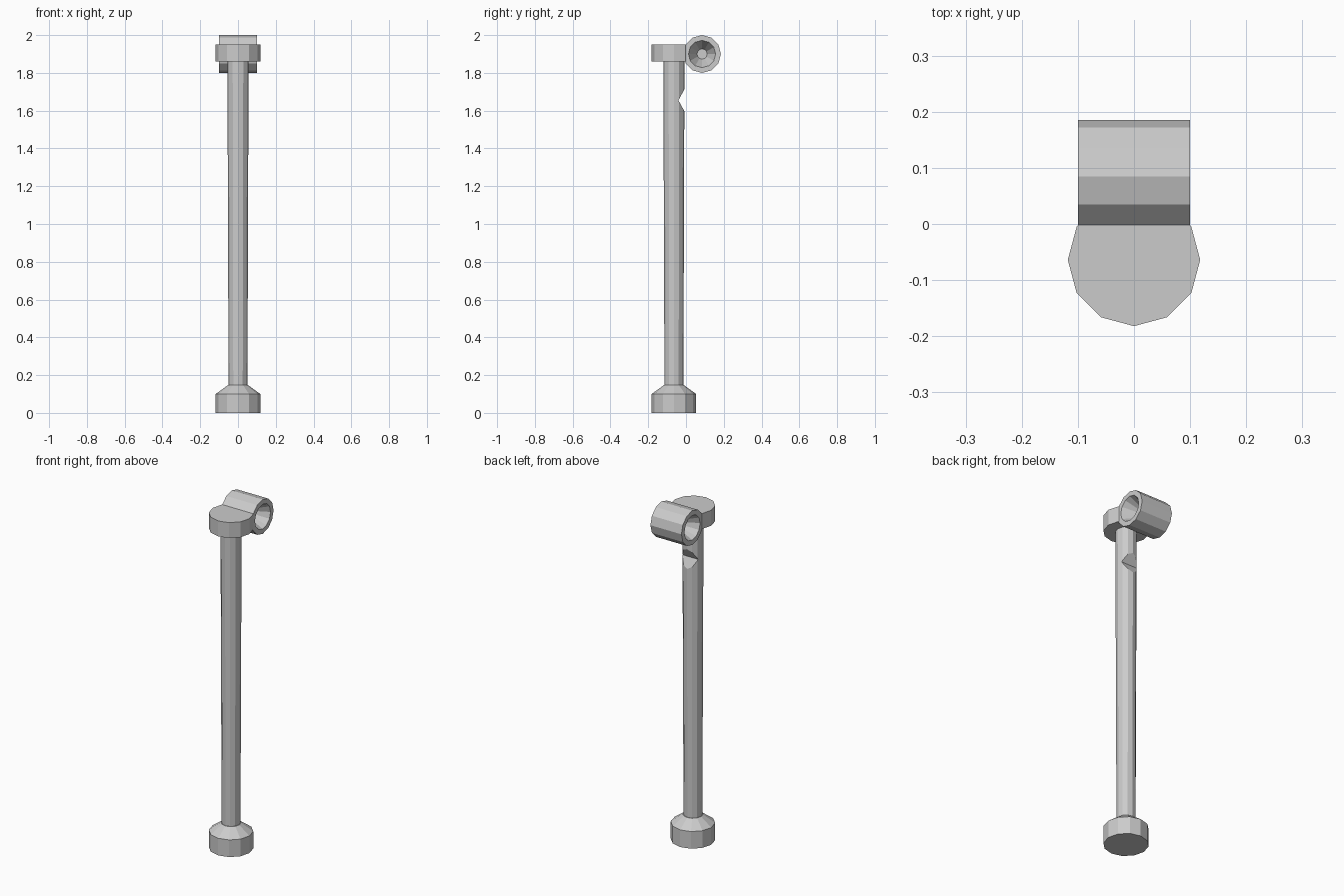
import bpy, bmesh, math
from mathutils import Matrix, Vector

if "Cube" in bpy.data.objects:
    bpy.data.objects.remove(bpy.data.objects["Cube"])

SIDES = 12
POST_Y = -0.064


def finish(name, bm):
    bmesh.ops.recalc_face_normals(bm, faces=bm.faces)
    mesh = bpy.data.meshes.new(name)
    bm.to_mesh(mesh)
    bm.free()
    obj = bpy.data.objects.new(name, mesh)
    bpy.context.collection.objects.link(obj)
    return obj


def lathe(profile):
    """Closed 12-sided solid from (radius, height) rings around z."""
    bm = bmesh.new()
    rings = [[bm.verts.new((r * math.cos(k * math.tau / SIDES),
                            r * math.sin(k * math.tau / SIDES), z))
              for k in range(SIDES)] for r, z in profile]
    for a, b in zip(rings, rings[1:]):
        for k in range(SIDES):
            n = (k + 1) % SIDES
            bm.faces.new((a[k], a[n], b[n], b[k]))
    bm.faces.new(rings[0])
    bm.faces.new(rings[-1])
    return bm


def post_part(name, profile):
    bm = lathe(profile)
    bmesh.ops.translate(bm, verts=bm.verts, vec=(0, POST_Y, 0))
    return finish(name, bm)


# Foot with sloped shoulder, and slightly flaring shaft
post_part("foot", [(0.118, 0), (0.118, 0.1), (0.053, 0.147)])
shaft = post_part("shaft", [(0.05, 0.14), (0.056, 1.865)])

# V-shaped notch in the back of the shaft
bm = bmesh.new()
tri = [(-0.04, 1.655), (0.02, 1.545), (0.02, 1.765)]
ends = [[bm.verts.new((x, y, z)) for y, z in tri] for x in (-0.1, 0.1)]
for end in ends:
    bm.faces.new(end)
for i in range(3):
    j = (i + 1) % 3
    bm.faces.new((ends[0][i], ends[0][j], ends[1][j], ends[1][i]))
cutter = finish("notch_cutter", bm)
cutter.hide_render = True
cutter.hide_viewport = True
notch = shaft.modifiers.new("notch", 'BOOLEAN')
notch.operation = 'DIFFERENCE'
notch.solver = 'EXACT'
notch.object = cutter

# Round cap, trimmed flat where it meets the cross tube
bm = lathe([(0.118, 1.86), (0.118, 1.95)])
bmesh.ops.translate(bm, verts=bm.verts, vec=(0, POST_Y, 0))
cut = bmesh.ops.bisect_plane(bm, geom=bm.verts[:] + bm.edges[:] + bm.faces[:],
                             plane_co=Vector((0, 0.004, 0)),
                             plane_no=Vector((0, 1, 0)), clear_outer=True)
bmesh.ops.holes_fill(bm, edges=[e for e in bm.edges if e.is_boundary])
finish("cap", bm)

# Cross tube with a conical recess in each end
bm = lathe([(0.027, -0.01), (0.072, -0.1), (0.1, -0.1),
            (0.1, 0.1), (0.072, 0.1), (0.027, 0.01)])
bmesh.ops.transform(bm, verts=bm.verts,
                    matrix=Matrix.Translation((0, 0.085, 1.9))
                    @ Matrix.Rotation(math.pi / 2, 4, 'Y'))
finish("cross_tube", bm)
